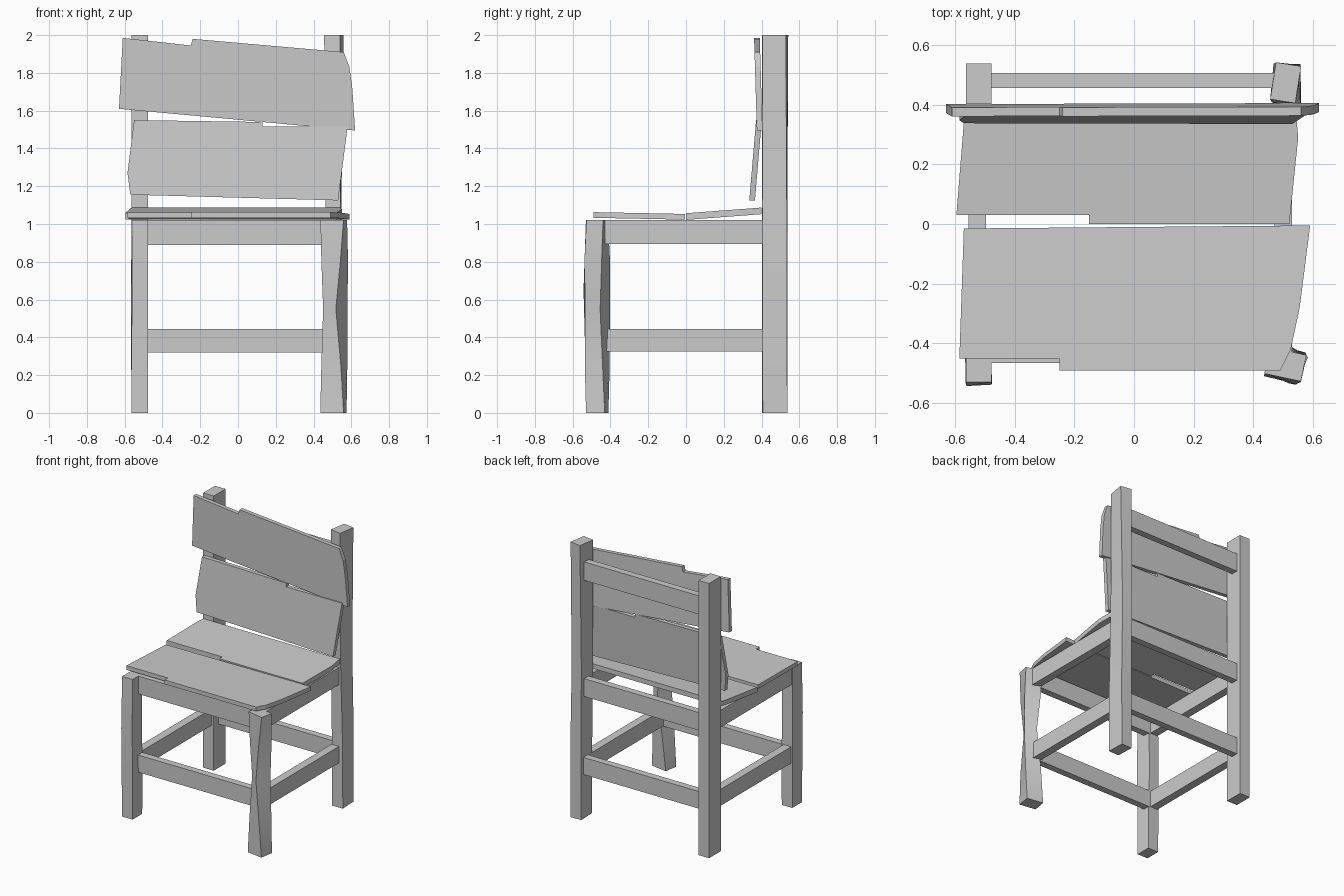
import bpy, bmesh, math
from mathutils import Matrix, Vector

cube = bpy.data.objects.get("Cube")
if cube:
    bpy.data.objects.remove(cube, do_unlink=True)

wood = bpy.data.materials.new("grey_wood")
wood.use_nodes = True
GREY = (0.6, 0.6, 0.6, 1)
wood.diffuse_color = GREY
wood.node_tree.nodes["Principled BSDF"].inputs["Base Color"].default_value = GREY


def finish(name, bm, smooth=False):
    bmesh.ops.recalc_face_normals(bm, faces=bm.faces)
    mesh = bpy.data.meshes.new(name)
    bm.to_mesh(mesh)
    bm.free()
    mesh.materials.append(wood)
    obj = bpy.data.objects.new(name, mesh)
    bpy.context.collection.objects.link(obj)
    if smooth:
        bpy.ops.object.select_all(action='DESELECT')
        obj.select_set(True)
        bpy.context.view_layer.objects.active = obj
        bpy.ops.object.shade_smooth_by_angle(angle=math.radians(35))
    return obj


def rail(name, x0, x1, y0, y1, z0, z1):
    bm = bmesh.new()
    bmesh.ops.create_cube(bm, size=1)
    size = Vector((x1 - x0, y1 - y0, z1 - z0))
    mid = Vector((x0 + x1, y0 + y1, z0 + z1)) / 2
    bmesh.ops.transform(bm, verts=bm.verts,
                        matrix=Matrix.Translation(mid) @ Matrix.Diagonal(size).to_4x4())
    finish(name, bm)


def leg(name, rings):
    """Four-sided post through rings of (z, x, y, width, depth, turn in degrees)."""
    bm = bmesh.new()
    loops = []
    for z, x, y, w, d, turn in rings:
        rot = Matrix.Rotation(math.radians(turn), 2)
        loop = []
        for sx, sy in ((-1, -1), (1, -1), (1, 1), (-1, 1)):
            p = rot @ Vector((sx * w / 2, sy * d / 2))
            loop.append(bm.verts.new((x + p.x, y + p.y, z)))
        loops.append(loop)
    for a, b in zip(loops, loops[1:]):
        for i in range(4):
            j = (i + 1) % 4
            bm.faces.new((a[i], a[j], b[j], b[i]))
    bm.faces.new(loops[0][::-1])
    bm.faces.new(loops[-1])
    finish(name, bm, smooth=True)


def plank(name, outline, thick, place):
    """Board with a broken outline, mapped into space by place(u, v, w)."""
    bm = bmesh.new()
    low, high = [[bm.verts.new(place(u, v, w)) for u, v in outline] for w in (0, thick)]
    n = len(outline)
    bm.faces.new(low[::-1])
    bm.faces.new(high)
    for i in range(n):
        j = (i + 1) % n
        bm.faces.new((low[i], low[j], high[j], high[i]))
    finish(name, bm)


# Legs: the left pair is warped and twisted
leg("back_right_leg", [(0, -.52, .47, .085, .135, 0), (2, -.52, .47, .085, .135, 0)])
leg("back_left_leg", [(0, .515, .47, .085, .13, 2), (.5, .515, .47, .085, .13, 0),
                      (1.1, .505, .47, .08, .13, -2), (2, .508, .473, .085, .125, -9)])
leg("front_right_leg", [(0, -.52, -.475, .085, .11, 0), (.3, -.521, -.475, .088, .115, 1),
                        (.65, -.522, -.478, .084, .125, 3), (1.02, -.52, -.475, .085, .11, 0)])
leg("front_left_leg", [(0, .505, -.47, .125, .1, -9), (.25, .51, -.47, .11, .1, -20),
                       (.55, .515, -.468, .085, .1, -38), (.8, .512, -.47, .11, .1, -24),
                       (1.02, .507, -.47, .125, .09, -12)])

# Rails: two tiers around the frame, plus one high at the back
for tier, z0, z1 in (("lower", .32, .445), ("seat", .89, 1.02)):
    rail(tier + "_front_rail", -.49, .49, -.465, -.415, z0, z1)
    rail(tier + "_back_rail", -.49, .49, .455, .505, z0, z1)
    for side, x in (("right", -.525), ("left", .5)):
        rail(f"{tier}_{side}_rail", x - .03, x + .03, -.43, .42, z0 + .005, z1)
rail("top_back_rail", -.49, .49, .455, .505, 1.735, 1.87)

# Seat boards
plank("front_seat_board",
      [(-.585, -.45), (-.25, -.45), (-.25, -.49), (.49, -.49), (.525, -.42),
       (.555, -.28), (.59, -.005), (-.57, -.015)], .03,
      lambda u, v, w: (u, v, 1.023 - .02 * v + w))
plank("rear_seat_board",
      [(-.595, .03), (-.15, .03), (-.15, 0), (.52, 0), (.55, .29), (.54, .4),
       (-.56, .4), (-.57, .34)], .035,
      lambda u, v, w: (u, v, 1.022 + .075 * v + w))

# Backrest boards, leaning slightly
plank("lower_back_board",
      [(-.57, 1.155), (.53, 1.125), (.58, 1.515), (.13, 1.515), (.13, 1.54),
       (-.55, 1.55), (-.585, 1.27)], .03,
      lambda u, v, w: (u, .335 + .085 * (v - 1.125) + w, v))
plank("upper_back_board",
      [(-.63, 1.61), (.62, 1.495), (.605, 1.72), (.59, 1.83), (.56, 1.91),
       (-.24, 1.98), (-.25, 1.945), (-.61, 1.985)], .03,
      lambda u, v, w: (u, .375 - .03 * (v - 1.5) + w, v))
